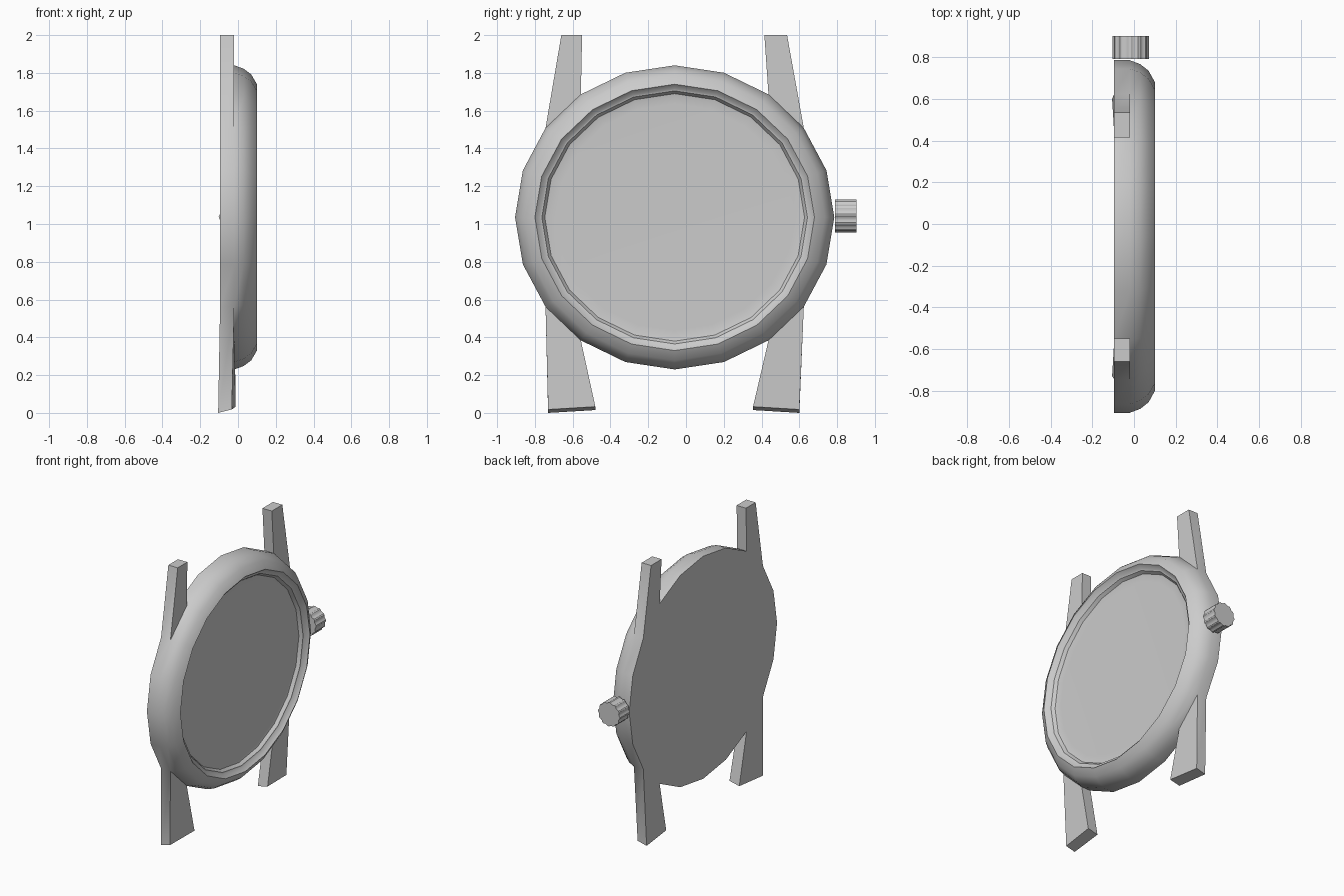
import bpy, bmesh
from math import sin, cos, pi, radians

if "Cube" in bpy.data.objects:
    bpy.data.objects.remove(bpy.data.objects["Cube"])

SIDES = 20
CY, CZ = -0.06, 1.035          # case centre
STRETCH = 0.845 / 0.805        # case is slightly wider in y


def finish(bm, name, angle):
    bmesh.ops.recalc_face_normals(bm, faces=bm.faces[:])
    mesh = bpy.data.meshes.new(name)
    bm.to_mesh(mesh)
    bm.free()
    obj = bpy.data.objects.new(name, mesh)
    bpy.context.collection.objects.link(obj)
    bpy.ops.object.select_all(action='DESELECT')
    obj.select_set(True)
    bpy.context.view_layer.objects.active = obj
    bpy.ops.object.shade_smooth_by_angle(angle=radians(angle))
    return obj


def bridge(bm, a, b):
    n = len(a)
    return [bm.faces.new((a[i], a[(i + 1) % n], b[(i + 1) % n], b[i])) for i in range(n)]


# Case: (x, radius) profile from the back, over the bezel, down to the dial
profile = [(-0.095, 0.805), (-0.02, 0.805), (0.03, 0.787), (0.07, 0.757), (0.10, 0.705),
           (0.072, 0.68), (0.07, 0.67), (0.048, 0.655), (0.044, 0.635), (0.043, 0.60)]
bm = bmesh.new()
rings = []
for x, r in profile:
    rings.append([bm.verts.new((x, CY + STRETCH * r * sin(2 * pi * i / SIDES),
                                CZ + r * cos(2 * pi * i / SIDES))) for i in range(SIDES)])
walls = [bridge(bm, a, b) for a, b in zip(rings, rings[1:])]
bm.faces.new(rings[0])
bm.faces.new(rings[-1])

# Lugs: pulled out of four facets of the case side
# facet index: (outer y, inner y, is top)
lugs = {2: (0.535, 0.415, True), 17: (-0.66, -0.55, True),
        7: (0.60, 0.355, False), 12: (-0.73, -0.48, False)}
for index, (outer, inner, top) in lugs.items():
    face = walls[0][index]
    middle = abs(face.calc_center_median().y - CY)
    new = bmesh.ops.extrude_discrete_faces(bm, faces=[face])['faces'][0]
    for v in new.verts:
        is_outer = abs(v.co.y - CY) > middle
        is_front = v.co.x > -0.05
        v.co.y = outer if is_outer else inner
        if top:
            v.co.z = 2.0
        else:                   # lower ends are cut at a slant
            v.co.z = (0.0 if is_outer else 0.015) + (0.018 if is_front else 0)
            v.co.x = (-0.033 if is_outer else -0.012) if is_front else (-0.105 if is_outer else -0.09)
finish(bm, "watch_case", 40)

# Crown: knurled knob on the side
TEETH = 24
bm = bmesh.new()
ends = []
for y in (0.79, 0.902):
    ring = []
    for i in range(TEETH * 2):
        r = 0.087 if i % 4 < 2 else 0.081
        a = pi * i / TEETH
        ring.append(bm.verts.new((-0.015 + r * cos(a), y, 1.042 + r * sin(a))))
    ends.append(ring)
bridge(bm, *ends)
for ring in ends:
    bm.faces.new(ring)
finish(bm, "crown", 25)
